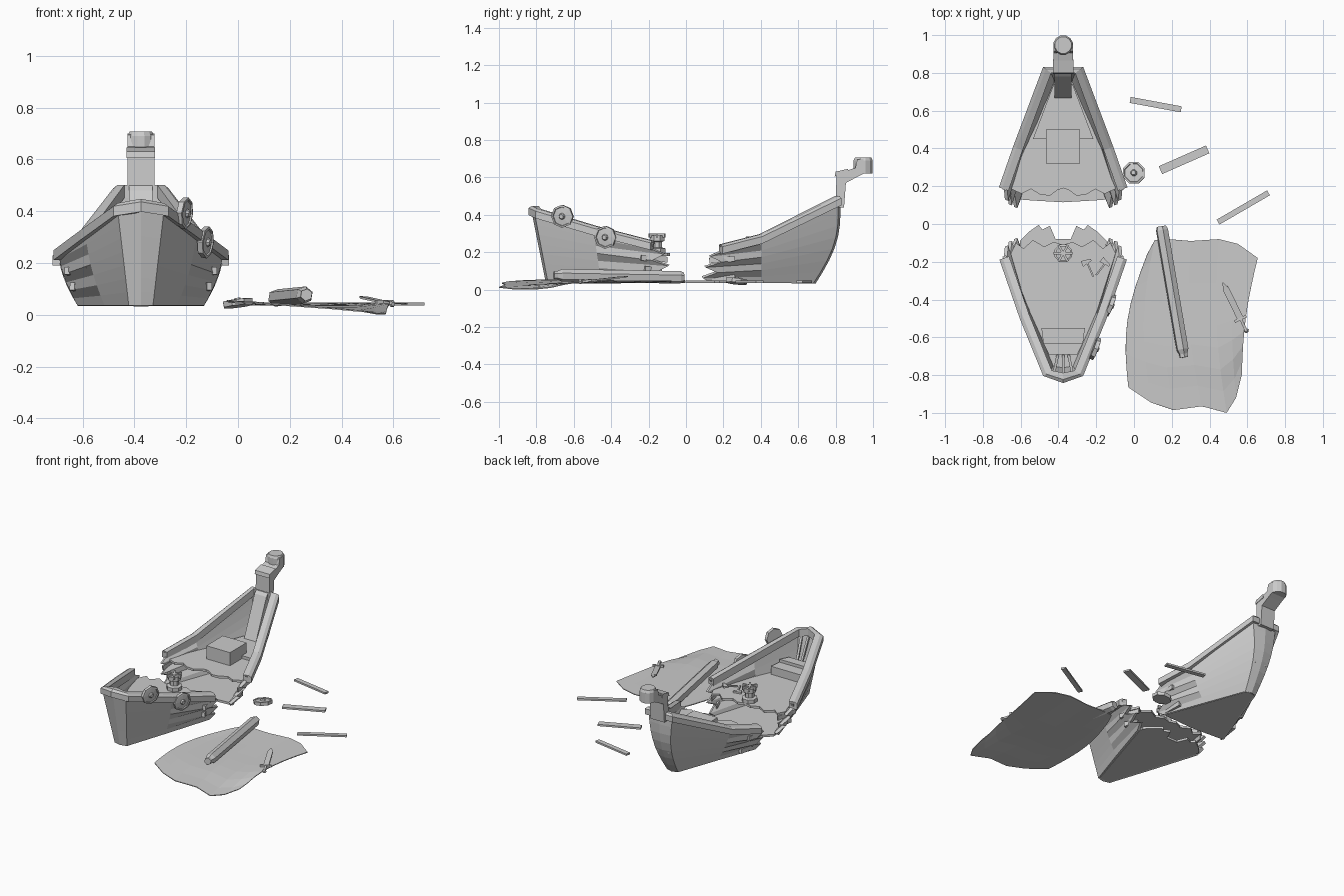
import bpy, bmesh, math
from mathutils import Vector as V

if "Cube" in bpy.data.objects:
    bpy.data.objects.remove(bpy.data.objects["Cube"])

CX = -0.375  # centre line of the broken ship


def loft(name, loops, closed=True, caps=True):
    """Bridge equal-length loops of points into one mesh."""
    bm = bmesh.new()
    rows = [[bm.verts.new(p) for p in lp] for lp in loops]
    n = len(rows[0])
    for a, b in zip(rows, rows[1:]):
        for i in range(n if closed else n - 1):
            j = (i + 1) % n
            bm.faces.new((a[i], a[j], b[j], b[i]))
    if closed and caps:
        bm.faces.new(rows[0][::-1])
        bm.faces.new(rows[-1])
    bmesh.ops.recalc_face_normals(bm, faces=bm.faces[:])
    me = bpy.data.meshes.new(name)
    bm.to_mesh(me)
    bm.free()
    ob = bpy.data.objects.new(name, me)
    bpy.context.collection.objects.link(ob)
    return ob


def thicken(ob, t):
    m = ob.modifiers.new("thickness", 'SOLIDIFY')
    m.thickness, m.offset = t, 0


def plate(name, pts, z0, z1):
    """Plan outline (x, y) raised from z0 to z1."""
    return loft(name, [[(x, y, z) for x, y in pts] for z in (z0, z1)])


def side_prism(name, pts, half, half2=None):
    """Side profile (y, z) spread across the ship's centre line."""
    return loft(name, [[(CX + s * half, y, z) for y, z in pts] for s in (-1, 1)])


def beam(name, p, q, w, h, w2=None):
    p, q = V(p), V(q)
    d = (q - p).normalized()
    s = d.cross(V((0, 0, 1))).normalized()
    u = s.cross(d)
    return loft(name, [[c + s * a * ww / 2 + u * b * h / 2 for a, b in ((-1, -1), (1, -1), (1, 1), (-1, 1))]
                       for c, ww in ((p, w), (q, w2 or w))])


def lathe(name, centre, axis, profile, n=8):
    """Rings of (radius, offset along axis)."""
    rot = V((0, 0, 1)).rotation_difference(V(axis))
    return loft(name, [[V(centre) + rot @ V((r * math.cos((i + .5) * math.tau / n),
                                             r * math.sin((i + .5) * math.tau / n), o))
                        for i in range(n)] for r, o in profile])


def mirrored(half):
    """Half outline (x offset, y) made symmetric; runs port to starboard."""
    return [(CX - x, y) for x, y in half] + [(CX + x, y) for x, y in half[::-1] if x > 0]


def hull(name, half, out):
    """Stations: y bottom, half width bottom, y top, half width top, z top, y bulge."""
    jag = [0, .05, -.02, .05, -.03, .04, -.02, .0]
    stations = [(-1, s) for s in half] + [(1, s) for s in half[::-1] if s[1] > 0]
    loops = []
    for k, (sg, (yb, hb, yt, ht, zt, bulge)) in enumerate(stations):
        end = k in (0, len(stations) - 1)
        lp = []
        for i, j in enumerate(jag):
            t = i / (len(jag) - 1)
            arc = math.sin(math.pi * t)
            h = hb + (ht - hb) * t + (.012 * arc if hb > .05 else 0)
            y = yb + (yt - yb) * t + bulge * arc + (out * j if end else 0)
            lp.append((CX + sg * h, y, .038 + (zt - .038) * t))
        loops.append(lp)
    thicken(loft(name, loops, closed=False), .02)


def rim(name, half):
    path = [V((CX - x, y, z)) for x, y, z in half]
    path += [V((CX + x, y, z)) for x, y, z in half[::-1] if x > 0]
    loops = []
    for i, p in enumerate(path):
        t = path[min(i + 1, len(path) - 1)] - path[max(i - 1, 0)]
        n = V((t.y, -t.x, 0)).normalized() * .027
        if n.dot(p - V((CX, .35 if p.y > 0 else -.35, p.z))) < 0:
            n = -n
        loops.append([p + n + V((0, 0, -.024)), p + n + V((0, 0, .014)), p + n * .3 + V((0, 0, .026)),
                      p - n + V((0, 0, .026)), p - n + V((0, 0, -.024))])
    loft(name, loops)


# front half of the wreck
hull("front_hull", [(-.12, .235, -.17, .312, .25, 0), (-.45, .131, -.49, .205, .315, 0),
                    (-.73, .04, -.80, .083, .40, 0), (-.74, 0, -.815, 0, .415, 0)], 1)
rim("front_rim", [(.312, -.18, .235), (.205, -.49, .315), (.083, -.79, .405), (0, -.815, .422)])
plate("front_bottom", mirrored([(.04, -.73), (.225, -.13), (.23, -.09), (.18, -.04), (.13, -.005),
                                (.11, -.03), (.07, -.01), (.04, -.08)][::-1])[::1], .035, .05)
plate("front_deck", mirrored([(.05, -.765), (.20, -.44), (.29, -.18), (.25, -.10), (.21, -.13),
                              (.16, -.085), (.10, -.12), (.05, -.095), (0, -.11)]), .18, .195)

# stern bench in two steps
for nm, y0, y1, w0, w1, z in (("bench_step", -.55, -.63, .115, .105, .25),
                              ("bench", -.63, -.69, .105, .075, .27)):
    plate(nm, [(CX - w0, y0), (CX + w0, y0), (CX + w1, y1), (CX - w1, y1)], .19, z)
for s in (-1, 0, 1):
    beam("stern_rib", (CX + s * .03, -.70, .20), (CX + s * .05, -.795, .39), .014, .014)

# rear half of the wreck
hull("rear_hull", [(.13, .235, .18, .312, .235, 0), (.40, .135, .40, .24, .28, 0),
                   (.675, .035, .805, .085, .465, .045), (.685, 0, .815, 0, .47, .045)], -1)
rim("rear_rim", [(.315, .185, .215), (.24, .40, .27), (.085, .815, .475)])
plate("rear_bottom", mirrored([(0, .685), (.035, .675), (.135, .40), (.235, .13), (.17, .125), (0, .115)]),
      .035, .05)
plate("rear_deck", mirrored([(.045, .76), (.205, .40), (.285, .19), (.22, .16), (.17, .185), (.12, .155),
                             (.07, .15), (.03, .18), (0, .19)]), .18, .195)
plate("hatch_box", [(CX - .09, .32), (CX + .09, .32), (CX + .09, .50), (CX - .09, .50)], .19, .285)
plate("upper_step", [(CX - .16, .45), (CX + .16, .45), (CX + .05, .74), (CX - .05, .74)], .19, .215)

# stem post and figurehead
side_prism("stem_post", [(.66, .2), (.78, .2), (.815, .45), (.80, .50), (.78, .48)], .045)
side_prism("figurehead_neck", [(.80, .44), (.805, .62), (.905, .65), (.915, .695), (.95, .70),
                               (.95, .62), (.92, .605), (.855, .57), (.845, .44)], .052)
lathe("figurehead_head", (CX, .947, .62), (0, 0, 1), [(.053, 0), (.053, .07), (.045, .087)], 12)
side_prism("neck_band", [(.795, .605), (.80, .63), (.865, .645), (.87, .62)], .055)

# snapped planks at the break
for s in (-1, 1):
    for y0, y1, h0, h1, z in ((-.24, -.10, .285, .25, .17), (-.22, -.13, .265, .235, .11),
                              (.26, .125, .275, .285, .165), (.26, .11, .22, .24, .065)):
        beam("broken_plank", (CX + s * h0, y0, z), (CX + s * h1, y1, z - .01), .02, .03, .008)

# capstan on the front deck
lathe("capstan", (CX, -.155, .19), (0, 0, 1),
      [(.05, 0), (.05, .03), (.03, .035), (.03, .065), (.042, .07), (.042, .10)])
for k in range(3):
    d = V((math.cos(k * math.pi / 3), math.sin(k * math.pi / 3), 0)) * .05
    c = V((CX, -.155, .29))
    beam("capstan_bar", c - d, c + d, .012, .022)

# axes left on the deck
for p, q in (((-.215, -.28, .205), (-.25, -.20, .205)), ((-.20, -.27, .205), (-.15, -.205, .22))):
    p, q = V(p), V(q)
    s = (q - p).cross(V((0, 0, 1))).normalized()
    beam("axe_handle", p, q, .009, .009)
    beam("axe_head", q - s * .028, q + s * .025, .032, .012, .012)

# round shields: two on the rail, one on the ground
for c, n in (((-.205, -.66, .392), (.93, -.36, -.08)), ((-.125, -.43, .28), (.93, -.36, -.08)),
             ((.0, .27, .045), (-.12, .1, 1))):
    lathe("shield", c, n, [(.06, -.012), (.062, .01), (.052, .012), (.05, .006), (.018, .009), (.012, .02)])

# sail spread on the ground
low = [(-.03, -.865), (.09, -.945), (.21, -.985), (.36, -.965), (.49, -1.0), (.54, -.92), (.57, -.80)]
high = [(.07, -.16), (.11, -.085), (.18, -.08), (.30, -.09), (.45, -.08), (.55, -.105), (.655, -.18)]
grid = []
for r in range(9):
    v = r / 8
    row = []
    for i, (a, b) in enumerate(zip(low, high)):
        u = i / 6
        x = a[0] + (b[0] - a[0]) * v + (-.055 + .035 * u) * math.sin(math.pi * v)
        y = a[1] + (b[1] - a[1]) * v
        z = .04 + .006 * math.sin(5 * u + 4 * v) + .008 * (1 - u) ** 3
        z -= .034 * min(1, u * 1.2) * math.exp(-(v / .22) ** 2)
        row.append((x, y, max(z, .003)))
    grid.append(row)
thicken(loft("sail", grid, closed=False), .005)

# fallen mast with a splintered end
lathe("mast", (.145, -.012, .065), (.12, -.70, .012),
      [(.026, 0), (.034, .02), (.034, .66), (.024, .685), (.024, .705)], 6)

# sword
tip, hilt = V((.47, -.31, .07)), V((.595, -.565, .042))
d = (hilt - tip).normalized()
s = d.cross(V((0, 0, 1))).normalized()
beam("sword_tip", tip, tip + d * .04, .004, .006, .034)
beam("sword_blade", tip + d * .04, tip + d * .21, .034, .008)
g = tip + d * .215
beam("sword_guard", g - s * .035, g + s * .035, .014, .016)
beam("sword_grip", g, hilt, .014, .014)
lathe("sword_pommel", hilt, d, [(.008, -.01), (.014, 0), (.008, .01)], 6)

# loose planks
for p, q, w in (((-.02, .657), (.25, .607), .032), ((.14, .285), (.39, .395), .045),
                ((.445, .01), (.712, .165), .03)):
    beam("loose_plank", (*p, .042), (*q, .042), w, .012)
